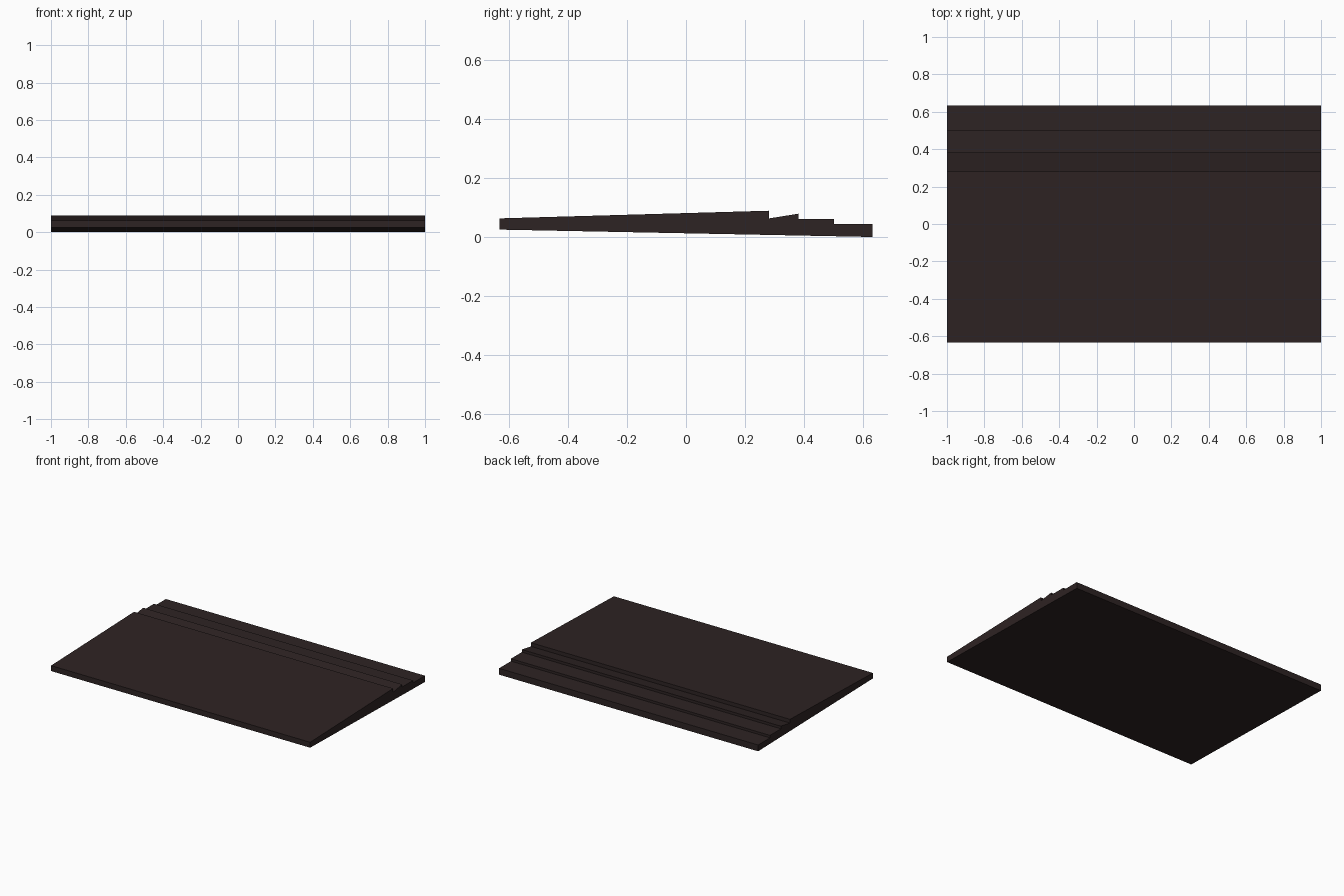
import bpy
import bmesh

if "Cube" in bpy.data.objects:
    bpy.data.objects.remove(bpy.data.objects["Cube"])

# Side profile (y, z): sloping slab with three steps at the back
PROFILE = [
    (-0.633, 0.025), (0.633, 0.0), (0.633, 0.044),
    (0.502, 0.044), (0.502, 0.061),
    (0.382, 0.061), (0.382, 0.079),
    (0.282, 0.063), (0.282, 0.089),
    (-0.633, 0.063),
]
HALF_WIDTH = 1.0

mat = bpy.data.materials.new("dark brown")
mat.diffuse_color = (0.027, 0.017, 0.017, 1)
mat.use_nodes = True
mat.node_tree.nodes["Principled BSDF"].inputs["Base Color"].default_value = mat.diffuse_color

# Sweep the profile across the full width
bm = bmesh.new()
side = bm.faces.new([bm.verts.new((-HALF_WIDTH, y, z)) for y, z in PROFILE])
swept = bmesh.ops.extrude_face_region(bm, geom=[side], use_keep_orig=True)
verts = [v for v in swept["geom"] if isinstance(v, bmesh.types.BMVert)]
bmesh.ops.translate(bm, verts=verts, vec=(2 * HALF_WIDTH, 0, 0))
bmesh.ops.recalc_face_normals(bm, faces=bm.faces)

mesh = bpy.data.meshes.new("stepped_slab")
bm.to_mesh(mesh)
bm.free()
mesh.materials.append(mat)
slab = bpy.data.objects.new("stepped_slab", mesh)
bpy.context.collection.objects.link(slab)
